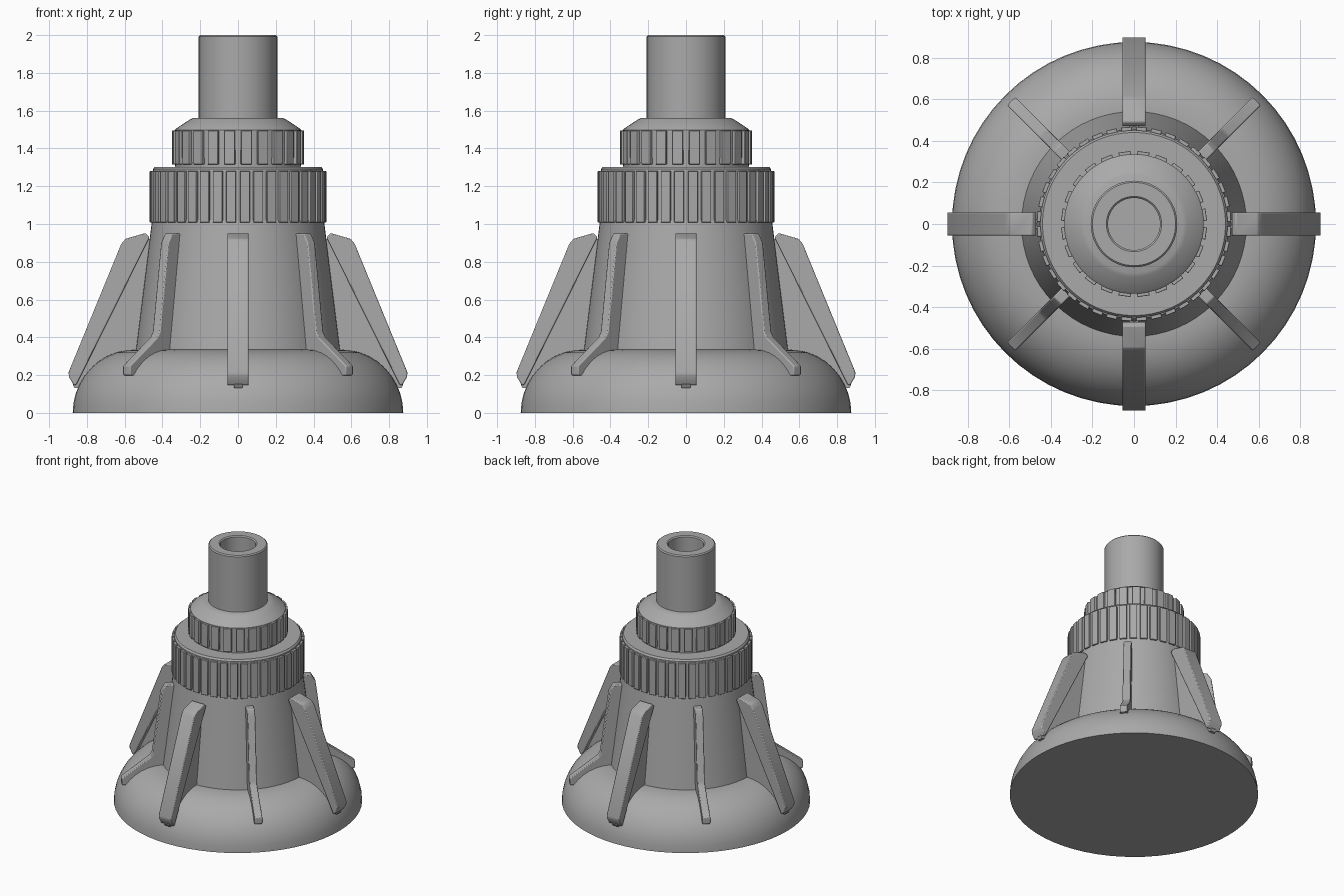
import bpy, bmesh, math
from mathutils import Matrix

if "Cube" in bpy.data.objects:
    bpy.data.objects.remove(bpy.data.objects["Cube"])

grey = bpy.data.materials.new("plain grey")
grey.diffuse_color = (0.4, 0.4, 0.4, 1)
grey.use_nodes = True
grey.node_tree.nodes["Principled BSDF"].inputs["Base Color"].default_value = grey.diffuse_color


def finish(name, bm, bevel=0.0):
    bmesh.ops.remove_doubles(bm, verts=bm.verts, dist=1e-5)
    bmesh.ops.recalc_face_normals(bm, faces=bm.faces)
    me = bpy.data.meshes.new(name)
    bm.to_mesh(me)
    bm.free()
    ob = bpy.data.objects.new(name, me)
    bpy.context.collection.objects.link(ob)
    me.materials.append(grey)
    if bevel:
        mod = ob.modifiers.new("Bevel", 'BEVEL')
        mod.width = bevel
        mod.segments = 2
        mod.limit_method = 'ANGLE'
    bpy.ops.object.select_all(action='DESELECT')
    bpy.context.view_layer.objects.active = ob
    ob.select_set(True)
    bpy.ops.object.shade_smooth_by_angle(angle=math.radians(35))
    return ob


def lathe(name, profile, steps=64):
    bm = bmesh.new()
    vs = [bm.verts.new((r, 0, z)) for r, z in profile]
    es = [bm.edges.new(p) for p in zip(vs, vs[1:])]
    bmesh.ops.spin(bm, geom=vs + es, cent=(0, 0, 0), axis=(0, 0, 1),
                   angle=2 * math.pi, steps=steps)
    return finish(name, bm)


def plate(bm, profile, width, angle):
    """Extrude an (r, z) outline to a width, standing radially at an angle."""
    rot = Matrix.Rotation(angle, 4, 'Z')
    vs = [bm.verts.new((r, -width / 2, z)) for r, z in profile]
    f = bm.faces.new(vs)
    ext = bmesh.ops.extrude_face_region(bm, geom=[f])["geom"]
    new = [v for v in ext if isinstance(v, bmesh.types.BMVert)]
    bmesh.ops.translate(bm, verts=new, vec=(0, width, 0))
    bmesh.ops.transform(bm, matrix=rot, verts=vs + new)


def radial_set(name, profile, width, count, offset=0.0, bevel=0.0):
    bm = bmesh.new()
    for i in range(count):
        plate(bm, profile, width, offset + i * 2 * math.pi / count)
    return finish(name, bm, bevel)


# Rounded base
dome = [(0.55 + 0.325 * math.cos(math.radians(a)),
         0.335 * math.sin(math.radians(a))) for a in range(0, 91, 9)]
lathe("base", [(0, 0)] + dome + [(0, 0.335)])

# Tapered body
lathe("body", [(0, 0.3), (0.545, 0.3), (0.455, 1.02), (0, 1.02)])

# Large ribbed collar
lathe("large_collar", [(0, 1.005), (0.45, 1.005), (0.45, 1.29),
                       (0.44, 1.303), (0, 1.303)])
radial_set("large_collar_ribs", [(0.43, 1.008), (0.467, 1.008),
                                 (0.467, 1.28), (0.43, 1.28)],
           0.052, 40, math.pi / 40, 0.003)

# Small ribbed collar with sloping shoulder
lathe("small_collar", [(0, 1.29), (0.332, 1.29), (0.335, 1.497), (0.325, 1.507),
                       (0.255, 1.553), (0.235, 1.562), (0, 1.562)])
radial_set("small_collar_ribs", [(0.31, 1.316), (0.35, 1.316),
                                 (0.35, 1.495), (0.31, 1.495)],
           0.058, 24, math.pi / 24, 0.003)

# Hollow top tube
lathe("top_tube", [(0, 1.55), (0.208, 1.55), (0.208, 1.992), (0.2, 2.0),
                   (0.133, 2.0), (0.125, 1.992), (0.125, 1.6), (0, 1.6)])

# Four wide struts with thin webs behind them
radial_set("wide_struts", [(0.468, 0.93), (0.49, 0.952), (0.595, 0.922),
                           (0.618, 0.895), (0.897, 0.215), (0.895, 0.19),
                           (0.868, 0.145), (0.855, 0.15)],
           0.112, 4, 0, 0.006)
radial_set("strut_webs", [(0.44, 0.92), (0.485, 0.92), (0.875, 0.15),
                          (0.865, 0.132), (0.6, 0.13), (0.5, 0.3)],
           0.045, 4)

# Four narrow bent fins on the diagonals
radial_set("bent_fins", [(0.44, 0.95), (0.52, 0.95), (0.55, 0.9),
                         (0.612, 0.43), (0.63, 0.4), (0.835, 0.25),
                         (0.835, 0.2), (0.76, 0.19), (0.5, 0.25)],
           0.056, 4, math.pi / 4, 0.006)
